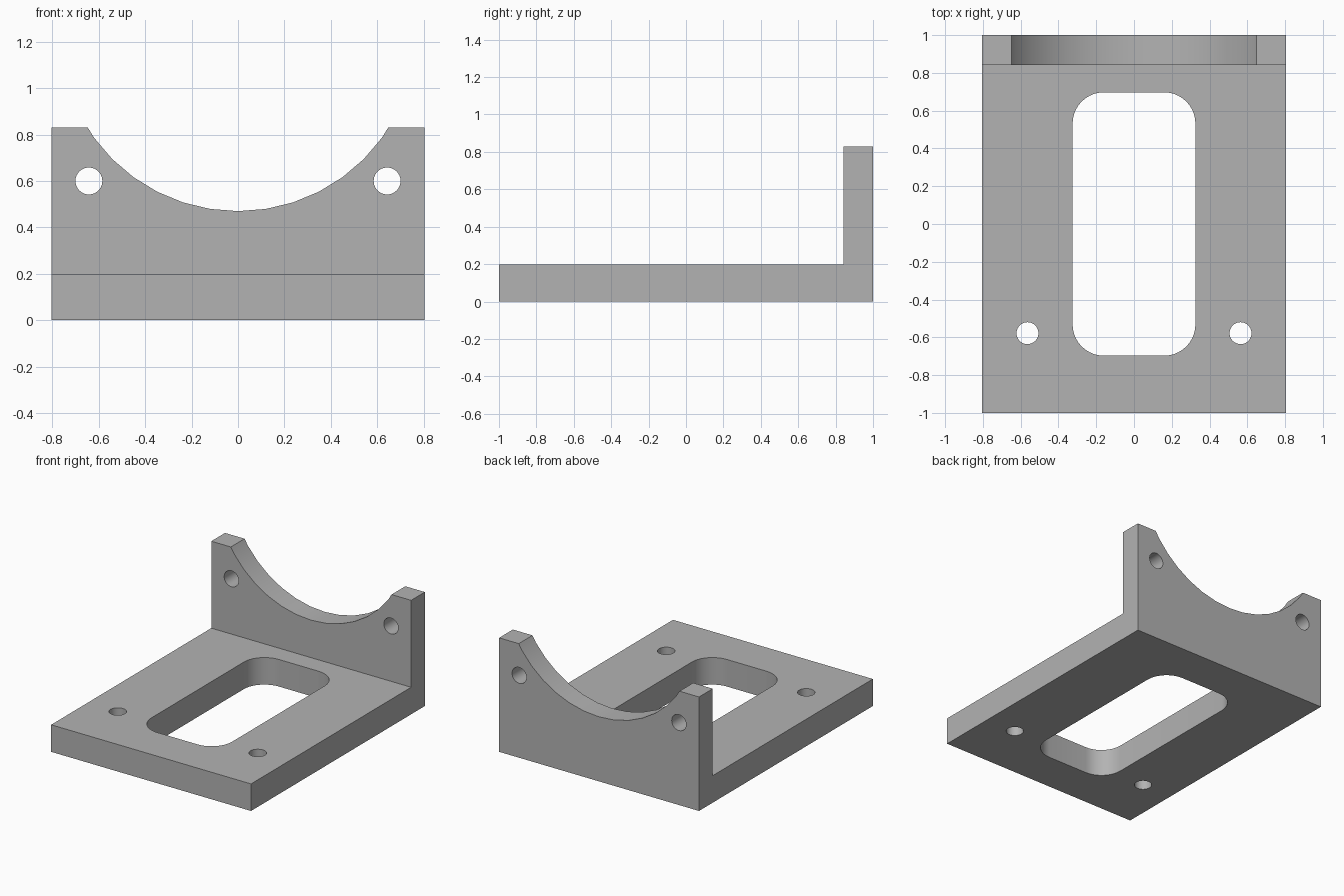
import bpy
import bmesh
import math
from mathutils import Matrix, Vector

if "Cube" in bpy.data.objects:
    bpy.data.objects.remove(bpy.data.objects["Cube"], do_unlink=True)

WIDTH, HEIGHT = 1.61, 0.83
BASE_TOP, WALL_FRONT = 0.197, 0.842

grey = bpy.data.materials.new("plain grey")
grey.use_nodes = True
grey.diffuse_color = (0.45, 0.45, 0.45, 1)
grey.node_tree.nodes["Principled BSDF"].inputs["Base Color"].default_value = grey.diffuse_color


def prism(name, points, offset):
    """Extrude a closed outline of 3D points along an offset vector."""
    bm = bmesh.new()
    face = bm.faces.new([bm.verts.new(p) for p in points])
    extruded = bmesh.ops.extrude_face_region(bm, geom=[face])["geom"]
    moved = [g for g in extruded if isinstance(g, bmesh.types.BMVert)]
    bmesh.ops.translate(bm, verts=moved, vec=Vector(offset))
    bmesh.ops.recalc_face_normals(bm, faces=bm.faces)
    mesh = bpy.data.meshes.new(name)
    bm.to_mesh(mesh)
    bm.free()
    mesh.materials.append(grey)
    obj = bpy.data.objects.new(name, mesh)
    bpy.context.collection.objects.link(obj)
    return obj


def arc(cx, cy, radius, start, sweep, steps):
    """Points along an arc, angles in degrees."""
    angles = [math.radians(start + sweep * i / steps) for i in range(steps + 1)]
    return [(cx + radius * math.cos(a), cy + radius * math.sin(a)) for a in angles]


def circle(cx, cy, radius, steps):
    return arc(cx, cy, radius, -90, 360, steps)[:-1]


def cutter_up(name, outline):
    return prism(name, [(x, y, -0.2) for x, y in outline], (0, 0, 0.6))


def cutter_back(name, outline):
    return prism(name, [(x, 0.7, z) for x, z in outline], (0, 0.5, 0))


# L-shaped body: flat base with an upright wall at the back
profile = [(-1, 0), (1, 0), (1, HEIGHT), (WALL_FRONT, HEIGHT),
           (WALL_FRONT, BASE_TOP), (-1, BASE_TOP)]
bracket = prism("bracket", [(-WIDTH / 2, y, z) for y, z in profile], (WIDTH, 0, 0))

# Rounded window in the base
corner = 0.165
dx, dy = 0.325 - corner, 0.697 - corner
window = []
for i, (sx, sy) in enumerate([(1, 1), (-1, 1), (-1, -1), (1, -1)]):
    window += arc(sx * dx, sy * dy, corner, 90 * i, 90, 10)

# Cradle arc and the screw holes on both sides
cutters = [cutter_up("window_cutter", window),
           cutter_back("cradle_cutter", circle(0, 1.237, 0.767, 40))]
for side, s in (("left", 1), ("right", -1)):
    cutters.append(cutter_up(side + "_base_hole_cutter", circle(s * 0.564, -0.578, 0.058, 40)))
    cutters.append(cutter_back(side + "_wall_hole_cutter", circle(s * 0.643, 0.6, 0.058, 40)))

# Cut the openings
bpy.ops.object.select_all(action="DESELECT")
bpy.context.view_layer.objects.active = bracket
bracket.select_set(True)
for cutter in cutters:
    cutter.hide_render = True
    cut = bracket.modifiers.new(cutter.name, "BOOLEAN")
    cut.operation = "DIFFERENCE"
    cut.solver = "EXACT"
    cut.object = cutter
    bpy.ops.object.modifier_apply(modifier=cut.name)
    bpy.data.objects.remove(cutter, do_unlink=True)

# Smooth curved walls, crisp edges
bpy.ops.object.shade_smooth_by_angle(angle=math.radians(30))
